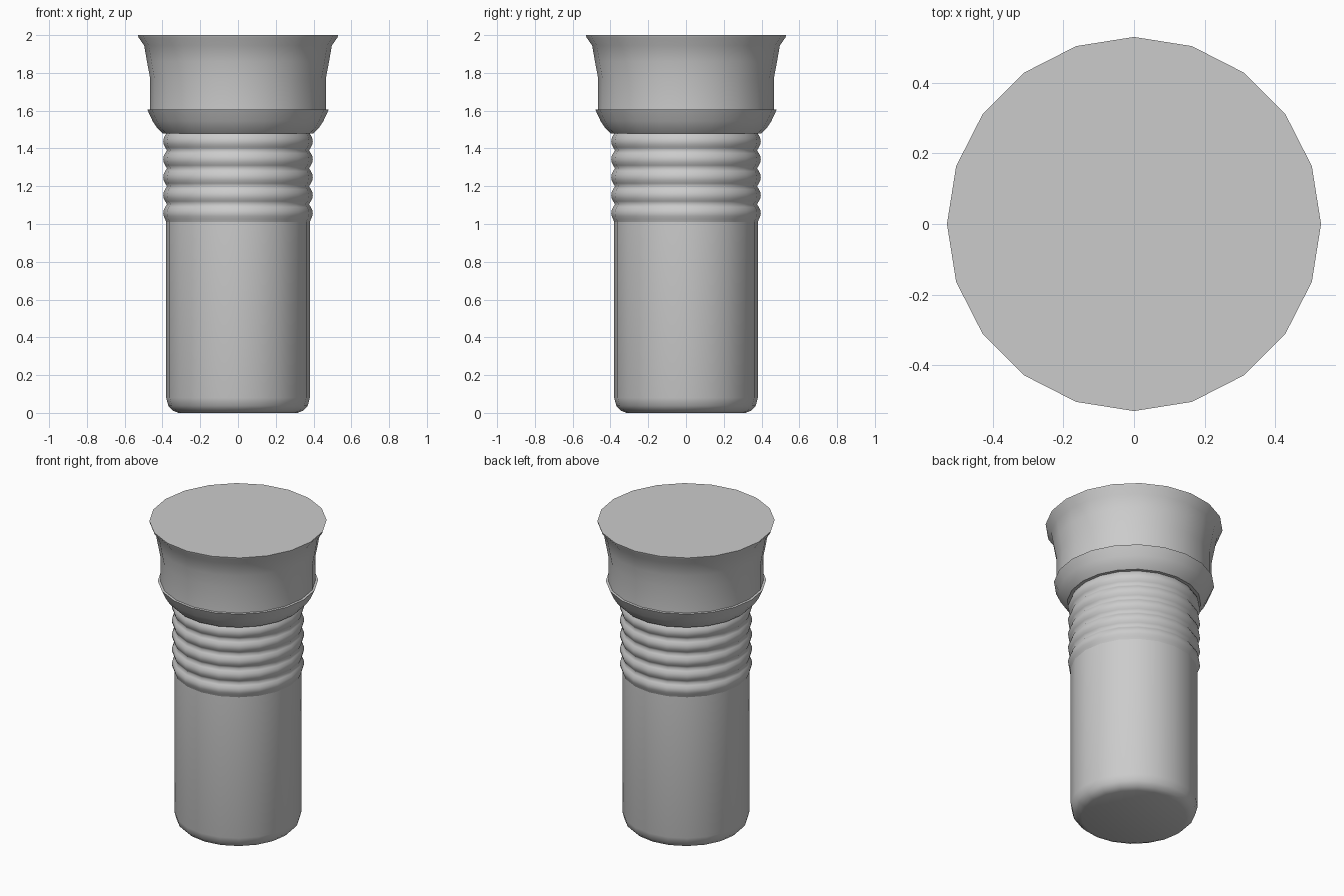
import bpy, bmesh, math

if "Cube" in bpy.data.objects:
    bpy.data.objects.remove(bpy.data.objects["Cube"])

SIDES = 20


def lathe(name, profile, cap_bottom=False, cap_top=False, angle=40):
    """Revolve (radius, z) points around the z axis."""
    bm = bmesh.new()
    rings = []
    for r, z in profile:
        rings.append([bm.verts.new((r * math.cos(2 * math.pi * i / SIDES),
                                    r * math.sin(2 * math.pi * i / SIDES), z))
                      for i in range(SIDES)])
    for a, b in zip(rings, rings[1:]):
        for i in range(SIDES):
            j = (i + 1) % SIDES
            bm.faces.new((a[i], a[j], b[j], b[i]))
    if cap_bottom:
        bm.faces.new(rings[0][::-1])
    if cap_top:
        bm.faces.new(rings[-1])
    mesh = bpy.data.meshes.new(name)
    bm.to_mesh(mesh)
    bm.free()
    obj = bpy.data.objects.new(name, mesh)
    bpy.context.collection.objects.link(obj)
    bpy.ops.object.select_all(action='DESELECT')
    obj.select_set(True)
    bpy.context.view_layer.objects.active = obj
    bpy.ops.object.shade_smooth_by_angle(angle=math.radians(angle))
    return obj


# Straight barrel with a rounded bottom edge
lathe("barrel", [(0.315, 0.0), (0.345, 0.012), (0.369, 0.037),
                 (0.38, 0.08), (0.38, 1.01)], cap_bottom=True)

# Five rounded ridges below the head
ridges = [(0.38, 1.01)]
COUNT, STEPS, Z0, Z1 = 5, 6, 1.01, 1.485
for k in range(1, COUNT * STEPS + 1):
    bulge = math.sin(math.pi * (k % STEPS) / STEPS)
    ridges.append((0.376 + 0.02 * bulge, Z0 + (Z1 - Z0) * k / (COUNT * STEPS)))
lathe("grip_ridges", ridges, angle=75)

# Flared collar with a small step on top
lathe("collar", [(0.37, 1.48), (0.40, 1.48), (0.428, 1.508), (0.452, 1.545),
                 (0.48, 1.605), (0.465, 1.606)])

# Head widening to the flat lip
lathe("head", [(0.465, 1.606), (0.465, 1.77), (0.482, 1.86), (0.497, 1.945),
               (0.527, 1.988), (0.53, 2.0)], cap_top=True)
